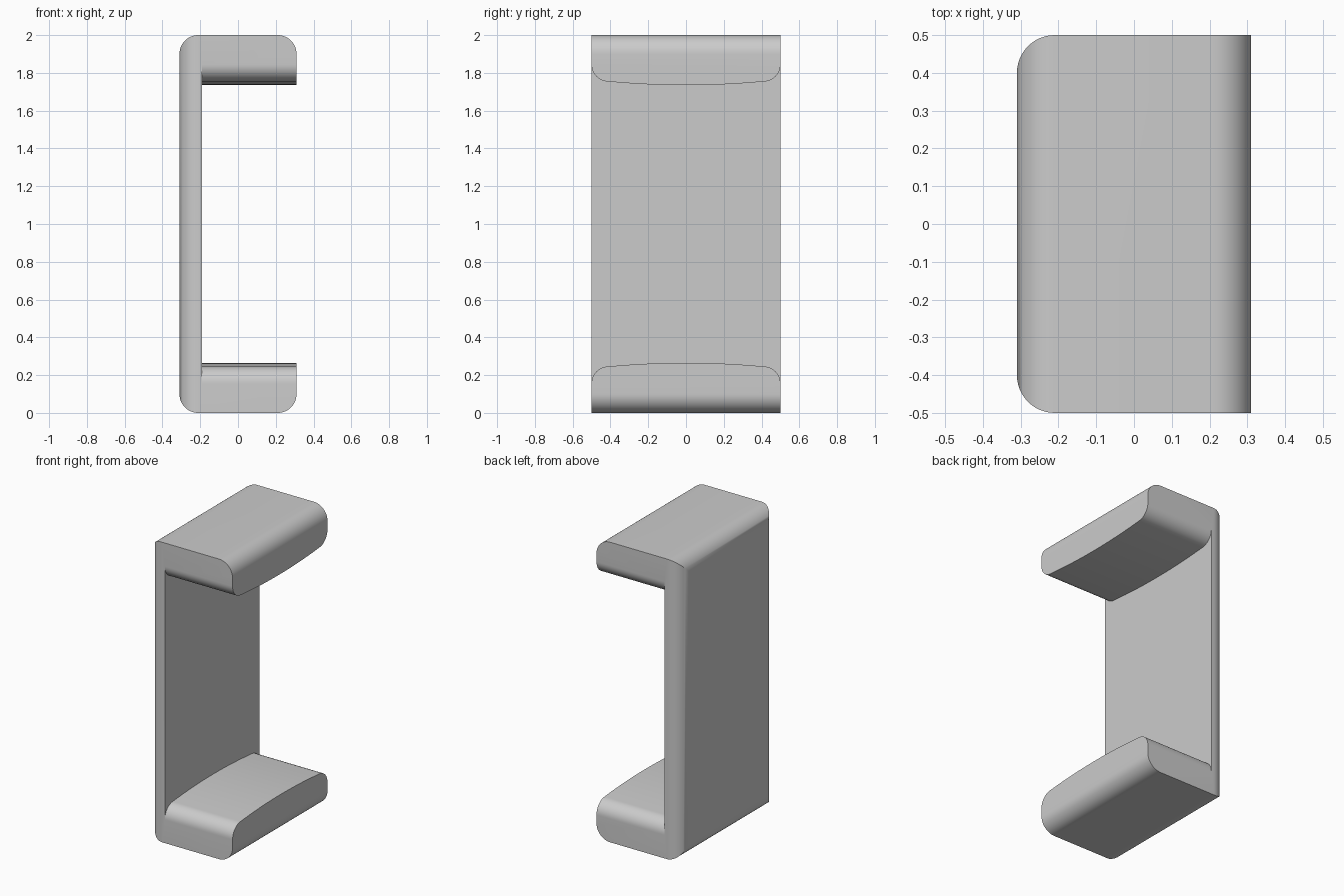
import bpy
import bmesh
from math import sin, cos, pi, sqrt
from mathutils import Vector

default = bpy.data.objects.get("Cube")
if default:
    bpy.data.objects.remove(default, do_unlink=True)

# Main dimensions
DEPTH, WIDTH, HEIGHT = 0.62, 1.0, 2.0
WALL, RADIUS, STEPS = 0.12, 0.1, 12
HX, HY = DEPTH / 2, WIDTH / 2

grey = bpy.data.materials.new("light grey")
grey.use_nodes = True
colour = (0.6, 0.6, 0.6, 1)
grey.diffuse_color = colour
grey.node_tree.nodes["Principled BSDF"].inputs["Base Color"].default_value = colour


def arc(cx, cy, r, start, end):
    """Points along a circular arc, in quarter-turn units."""
    angles = [(start + (end - start) * i / STEPS) * pi / 2 for i in range(STEPS + 1)]
    return [(cx + r * cos(a), cy + r * sin(a)) for a in angles]


def prism(name, outline, place, sweep):
    """Sweep a flat outline, placed in space by a function, along a vector."""
    bm = bmesh.new()
    face = bm.faces.new([bm.verts.new(place(u, v)) for u, v in outline])
    result = bmesh.ops.extrude_face_region(bm, geom=[face], use_keep_orig=True)
    moved = [g for g in result["geom"] if isinstance(g, bmesh.types.BMVert)]
    bmesh.ops.translate(bm, verts=moved, vec=Vector(sweep))
    bmesh.ops.recalc_face_normals(bm, faces=bm.faces)
    mesh = bpy.data.meshes.new(name)
    bm.to_mesh(mesh)
    bm.free()
    mesh.materials.append(grey)
    obj = bpy.data.objects.new(name, mesh)
    bpy.context.collection.objects.link(obj)
    return obj


def combine(target, cutter, operation):
    """Apply a boolean and discard the cutter."""
    bpy.context.view_layer.objects.active = target
    mod = target.modifiers.new("shape", "BOOLEAN")
    mod.operation, mod.solver, mod.object = operation, "EXACT", cutter
    bpy.ops.object.modifier_apply(modifier=mod.name)
    bpy.data.objects.remove(cutter, do_unlink=True)


# Body: rounded rectangle seen from the front
x, low, high = HX - RADIUS, RADIUS, HEIGHT - RADIUS
outline = (arc(x, high, RADIUS, 0, 1) + arc(-x, high, RADIUS, 1, 2)
           + arc(-x, low, RADIUS, 2, 3) + arc(x, low, RADIUS, 3, 4))
bracket = prism("clip_bracket", outline, lambda u, v: (u, -HY, v), (0, WIDTH, 0))

# Rounded vertical edges of the back wall
y = HY - RADIUS
plan = (arc(-x, y, RADIUS, 1, 2) + arc(-x, -y, RADIUS, 2, 3)
        + [(1, -HY), (1, HY)])
combine(bracket, prism("plan_limit", plan, lambda u, v: (u, v, -1), (0, 0, 4)),
        "INTERSECT")

# Opening between the lips: bowed lip faces with rounded ends
BOW, LIP, FILLET = 4.4, 0.265, 0.09


def bow(t):
    return LIP - BOW + sqrt(BOW * BOW - t * t)


fy = HY - FILLET
fz = bow(fy) - FILLET
crown = [(fy * (1 - i / STEPS), bow(fy * (1 - i / STEPS))) for i in range(1, STEPS)]
half = [(1, fz), *arc(fy, fz, FILLET, 0, 1), *crown]
lip = half + [(0, LIP)] + [(-u, v) for u, v in reversed(half)]
opening = lip + [(u, HEIGHT - v) for u, v in reversed(lip)]
combine(bracket, prism("opening", opening, lambda u, v: (WALL - HX, u, v), (1, 0, 0)),
        "DIFFERENCE")

# Smooth rounds, crisp edges
bpy.ops.object.select_all(action="DESELECT")
bracket.select_set(True)
bpy.context.view_layer.objects.active = bracket
bpy.ops.object.shade_smooth_by_angle(angle=pi / 6)
